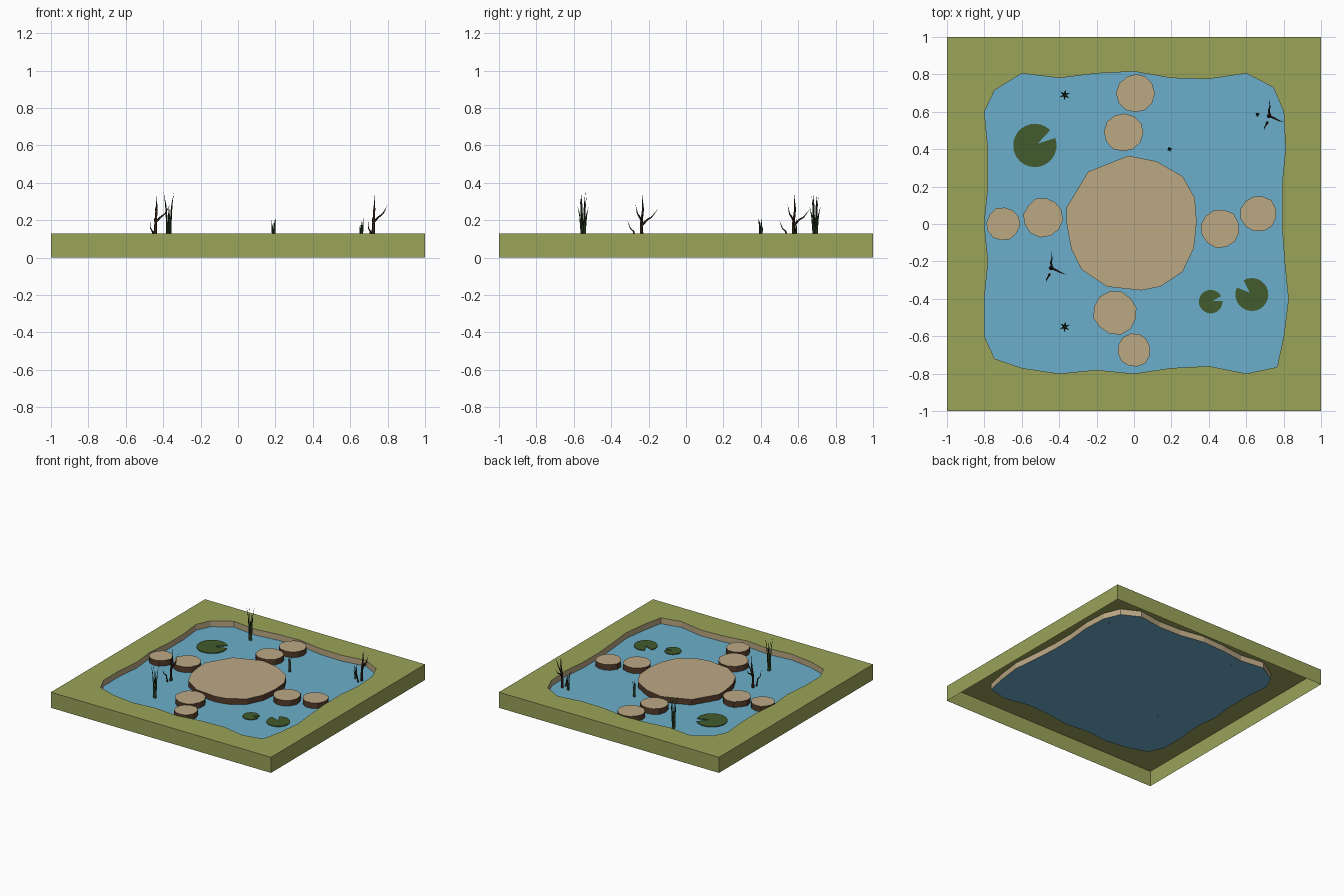
import bpy, bmesh, math, random
from mathutils import Vector

if "Cube" in bpy.data.objects:
    bpy.data.objects.remove(bpy.data.objects["Cube"])

random.seed(4)
TOP, WATER = 0.128, 0.08


def mat(name, r, g, b):
    def lin(c):
        c /= 255
        return c / 12.92 if c <= 0.04045 else ((c + 0.055) / 1.055) ** 2.4
    m = bpy.data.materials.new(name)
    m.diffuse_color = (lin(r), lin(g), lin(b), 1)
    m.use_nodes = True
    m.node_tree.nodes["Principled BSDF"].inputs["Base Color"].default_value = m.diffuse_color
    return m


GRASS = mat("grass_green", 154, 163, 89)
BLUE = mat("water_blue", 107, 175, 203)
SAND = mat("sandy_tan", 188, 168, 132)
BROWN = mat("dark_earth_brown", 84, 60, 42)
PAD = mat("lily_green", 66, 91, 45)
REED = mat("reed_green", 42, 62, 36)
TWIG = mat("twig_brown", 56, 37, 27)


def finish(name, bm, *mats):
    me = bpy.data.meshes.new(name)
    bm.to_mesh(me)
    bm.free()
    for m in mats:
        me.materials.append(m)
    ob = bpy.data.objects.new(name, me)
    bpy.context.collection.objects.link(ob)
    return ob


def ring(bm, pts, z):
    return [bm.verts.new((x, y, z)) for x, y in pts]


def wall(bm, a, b):
    n = len(a)
    return [bm.faces.new((a[i], a[(i + 1) % n], b[(i + 1) % n], b[i])) for i in range(n)]


# pond outline, counter-clockwise from the top right
shore = [(.6, .805), (.4, .775), (.2, .78), (0, .815), (-.2, .805), (-.4, .78), (-.6, .805),
         (-.745, .715), (-.8, .6), (-.78, .4), (-.78, .2), (-.8, 0), (-.78, -.2), (-.8, -.4),
         (-.8, -.6), (-.745, -.72), (-.6, -.77), (-.4, -.8), (-.2, -.78), (0, -.8),
         (.2, -.77), (.4, -.76), (.6, -.8), (.765, -.765), (.8, -.6), (.825, -.4),
         (.805, -.2), (.79, 0), (.79, .2), (.81, .4), (.8, .6), (.745, .73)]
square = [(1, 1), (-1, 1), (-1, -1), (1, -1)]

# grass tile: top with a pond-shaped hole, outer skirt, open underneath
bm = bmesh.new()
outer, inner = ring(bm, square, TOP), ring(bm, shore, TOP)
edges = [bm.edges.new((r[i], r[(i + 1) % len(r)])) for r in (outer, inner) for i in range(len(r))]
bmesh.ops.triangle_fill(bm, edges=edges, use_beauty=True, normal=(0, 0, 1))
for f in bm.faces:
    f.normal_update()
    if f.normal.z < 0:
        f.normal_flip()
wall(bm, ring(bm, square, 0), outer)
finish("grass_border", bm, GRASS)

# bank facing into the pond
bm = bmesh.new()
wall(bm, ring(bm, shore, TOP), ring(bm, shore, WATER))
finish("pond_bank", bm, SAND)

# water sheet
bm = bmesh.new()
bm.faces.new(ring(bm, shore, WATER))
finish("water", bm, BLUE)


# flat stones: sandy top, dark sides
def stone(name, pts):
    bm = bmesh.new()
    top = ring(bm, pts, TOP - 0.002)
    for f in wall(bm, ring(bm, pts, WATER), top):
        f.material_index = 1
    bm.faces.new(top)
    finish(name, bm, SAND, BROWN)


stone("centre_stone", [(.335, .01), (.325, .14), (.26, .255), (.12, .335), (-.03, .365),
                       (-.245, .28), (-.36, .09), (-.36, 0), (-.335, -.135), (-.28, -.245),
                       (-.145, -.335), (.04, -.355), (.14, -.335), (.26, -.255), (.32, -.13)])
for i, (x, y, r) in enumerate([(.01, .70, .104), (-.055, .49, .104), (-.70, 0, .09),
                               (-.485, .035, .106), (.46, -.025, .105), (.665, .055, .098),
                               (-.10, -.475, .117), (0, -.675, .09)]):
    pts = []
    for k in range(12):
        a = math.tau * k / 12 + i
        rr = r * random.uniform(.96, 1.03)
        pts.append((x + rr * math.cos(a), y + rr * math.sin(a)))
    stone(f"step_stone_{i + 1}", pts)

# lily pads: discs with a wedge cut out
for i, (x, y, r, a0, a1) in enumerate([(-.53, .42, .116, 20, 45), (.41, -.415, .063, 2, 28),
                                       (.63, -.377, .088, 120, 155)]):
    mid = math.radians((a0 + a1) / 2)
    pts = [(x + .15 * r * math.cos(mid), y + .15 * r * math.sin(mid))]
    for k in range(25):
        a = math.radians(a1 + (360 - a1 + a0) * k / 24)
        pts.append((x + r * math.cos(a), y + r * math.sin(a)))
    bm = bmesh.new()
    low, top = ring(bm, pts, WATER + .002), ring(bm, pts, WATER + .008)
    wall(bm, low, top)
    for k in range(1, 25):
        bm.faces.new((top[0], top[k], top[k + 1]))
    finish(f"lily_pad_{i + 1}", bm, PAD)


# tapered tube along a path, ending in a point
def tube(bm, path, r, sides):
    path = [Vector(p) for p in path]
    prev, n = None, len(path)
    for i in range(n - 1):
        d = (path[i + 1] - path[max(i - 1, 0)]).normalized()
        u = d.cross(Vector((.3, 1, .1))).normalized()
        v = d.cross(u)
        rad = r * (1 - .75 * i / (n - 1))
        cur = [bm.verts.new(path[i] + rad * (u * math.cos(math.tau * k / sides)
                                             + v * math.sin(math.tau * k / sides)))
               for k in range(sides)]
        if prev:
            wall(bm, prev, cur)
        prev = cur
    tip = bm.verts.new(path[-1])
    for k in range(sides):
        bm.faces.new((prev[k], prev[(k + 1) % sides], tip))


# reed tufts: blades leaning outward
for i, (x, y, h, blades, spread) in enumerate([(-.37, .69, .27, 6, .03), (-.37, -.55, .27, 6, .03),
                                               (.66, .585, .13, 3, .014), (.19, .4, .13, 4, .014)]):
    bm = bmesh.new()
    for k in range(blades):
        a = math.tau * k / blades + .4
        hk = h * (1, .72, .92)[k % 3]
        c, s = math.cos(a), math.sin(a)
        tube(bm, [(x + q * spread * c, y + q * spread * s, WATER + t * hk)
                  for q, t in ((.25, 0), (.35, .35), (.6, .75), (1, 1))], .0065, 4)
    finish(f"reed_tuft_{i + 1}", bm, REED)

# bare twigs: trunk, two side branches and a small shoot, placed twice
branches = [([(-.005, 0, .08), (0, -.005, .18), (.004, .005, .26), (.007, .0, .34)], .0105),
            ([(0, 0, .19), (.025, -.012, .215), (.05, -.025, .235), (.078, -.035, .285)], .007),
            ([(0, 0, .175), (-.004, .03, .205), (.002, .05, .215), (-.003, .088, .265)], .007),
            ([(-.012, -.035, .08), (-.017, -.045, .14), (-.027, -.062, .155), (-.025, -.08, .2)], .006)]
for i, (x, y) in enumerate([(.725, .578), (-.44, -.235)]):
    bm = bmesh.new()
    for path, r in branches:
        tube(bm, [(x + a, y + b, c) for a, b, c in path], r, 5)
    finish(f"bare_twig_{i + 1}", bm, TWIG)
